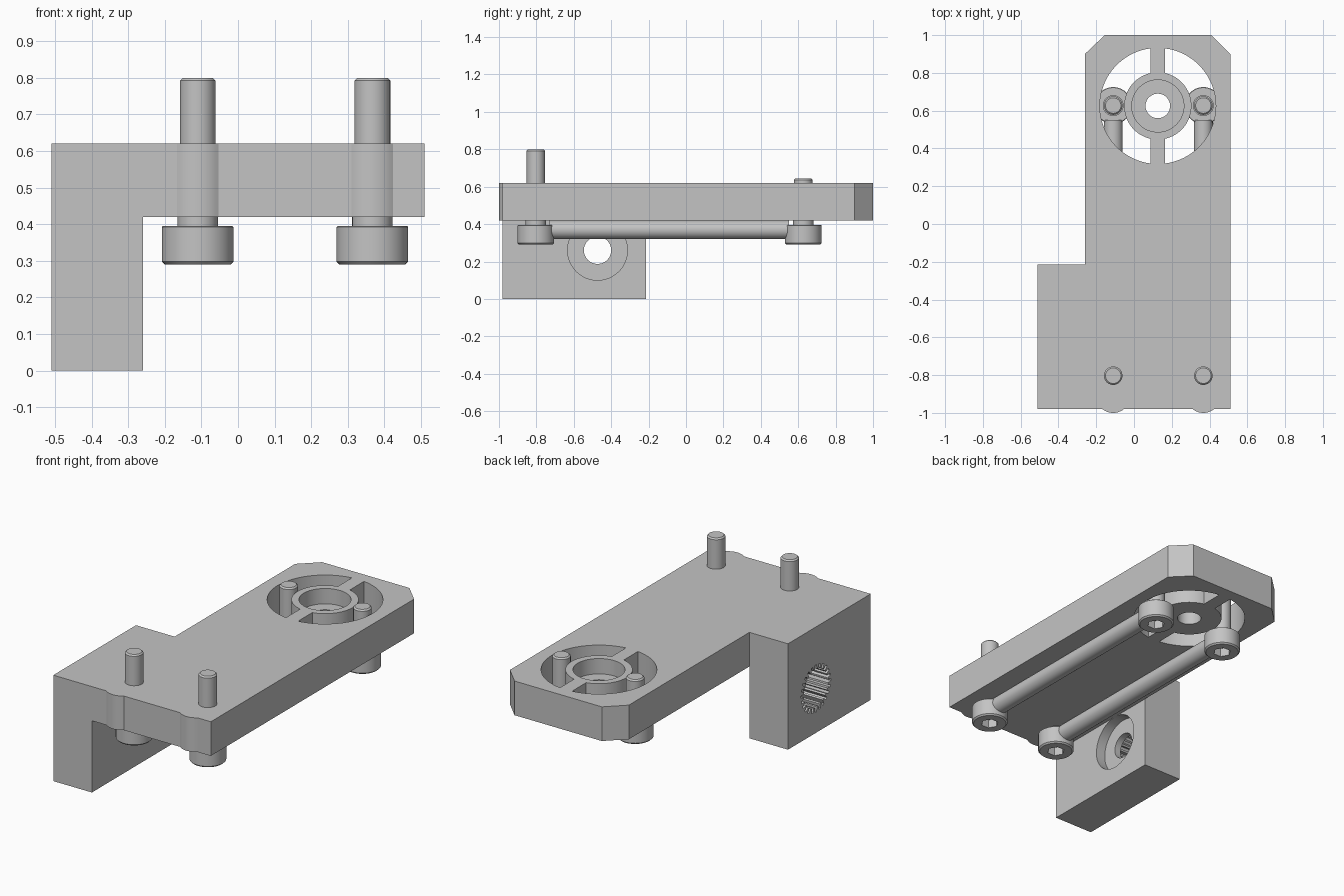
import bpy, bmesh, math
from mathutils import Matrix, Vector

cube = bpy.data.objects.get("Cube")
if cube:
    bpy.data.objects.remove(cube, do_unlink=True)

grey = bpy.data.materials.new("plain grey")
grey.use_nodes = True
grey.diffuse_color = (0.55, 0.55, 0.55, 1)
grey.node_tree.nodes["Principled BSDF"].inputs["Base Color"].default_value = grey.diffuse_color


def finish(name, bm):
    bmesh.ops.recalc_face_normals(bm, faces=bm.faces)
    mesh = bpy.data.meshes.new(name)
    bm.to_mesh(mesh)
    bm.free()
    mesh.materials.append(grey)
    obj = bpy.data.objects.new(name, mesh)
    bpy.context.collection.objects.link(obj)
    return obj


def prism(name, outline, low, high, matrix=Matrix()):
    """Extrude a 2D outline from low to high, then place it."""
    bm = bmesh.new()
    face = bm.faces.new([bm.verts.new((x, y, low)) for x, y in outline])
    new = bmesh.ops.extrude_face_region(bm, geom=[face])["geom"]
    top = [v for v in new if isinstance(v, bmesh.types.BMVert)]
    bmesh.ops.translate(bm, verts=top, vec=(0, 0, high - low))
    bmesh.ops.transform(bm, matrix=matrix, verts=bm.verts)
    return finish(name, bm)


def lathe(name, profile, place):
    """Spin a (radius, z) profile around a vertical axis."""
    bm = bmesh.new()
    verts = [bm.verts.new((r, 0, z)) for r, z in profile]
    edges = [bm.edges.new(pair) for pair in zip(verts, verts[1:])]
    bmesh.ops.spin(bm, geom=verts + edges, cent=(0, 0, 0), axis=(0, 0, 1),
                   angle=math.tau, steps=40)
    bmesh.ops.remove_doubles(bm, verts=bm.verts, dist=1e-4)
    bmesh.ops.translate(bm, verts=bm.verts, vec=place)
    return finish(name, bm)


def arc(cx, cy, r, start, end, n):
    return [(cx + r * math.cos(start + (end - start) * i / n),
             cy + r * math.sin(start + (end - start) * i / n)) for i in range(n + 1)]


def circle(cx, cy, r, n=64):
    return arc(cx, cy, r, 0, math.tau, n)[:-1]


def combine(obj, other, operation="DIFFERENCE"):
    """Apply a boolean and discard the helper."""
    mod = obj.modifiers.new("cut", "BOOLEAN")
    mod.operation, mod.solver, mod.object = operation, "EXACT", other
    bpy.context.view_layer.objects.active = obj
    bpy.ops.object.modifier_apply(modifier=mod.name)
    bpy.data.objects.remove(other, do_unlink=True)


def smooth(obj):
    bpy.ops.object.select_all(action="DESELECT")
    obj.select_set(True)
    bpy.context.view_layer.objects.active = obj
    bpy.ops.object.shade_smooth_by_angle(angle=math.radians(30))


BOTTOM, TOP = 0.42, 0.62
FRONT, STEP = -0.98, -0.215
screw_xs = (-0.11, 0.367)
hub_x, hub_y = 0.126, 0.625

# Plate outline with two rounded bumps on the front edge
outline = [(-0.51, STEP), (-0.51, FRONT)]
half = math.acos(0.07 / 0.09)
for x in screw_xs:
    outline += arc(x, FRONT + 0.07, 0.09, -math.pi / 2 - half, -math.pi / 2 + half, 10)
outline += [(0.51, FRONT), (0.51, 0.9), (0.41, 1), (-0.155, 1), (-0.26, 0.9), (-0.26, STEP)]
bracket = prism("bracket", outline, BOTTOM, TOP)

# Side leg
leg = prism("leg", [(-0.51, FRONT), (-0.26, FRONT), (-0.26, STEP), (-0.51, STEP)], 0, 0.5)
combine(bracket, leg, "UNION")

# Half-ring windows that leave the hub and its two spokes
outer, inner, spoke = 0.307, 0.178, 0.039
for turn in (0, math.pi):
    a, b = math.acos(spoke / outer), math.acos(spoke / inner)
    window = (arc(hub_x, hub_y, outer, turn - a, turn + a, 40)
              + arc(hub_x, hub_y, inner, turn + b, turn - b, 40))
    combine(bracket, prism("window_cutter", window, BOTTOM - 0.1, TOP + 0.1))

# Hub counterbore and through hole
combine(bracket, prism("counterbore_cutter", circle(hub_x, hub_y, 0.138), TOP - 0.09, TOP + 0.1))
combine(bracket, prism("hub_hole_cutter", circle(hub_x, hub_y, 0.065), BOTTOM - 0.1, TOP))

# Leg socket: splined bore outside, round recess inside, hole between
side = Matrix.Translation((0, -0.473, 0.26)) @ Matrix(
    ((0, 0, 1, 0), (1, 0, 0, 0), (0, 1, 0, 0), (0, 0, 0, 1)))
teeth = 24
spline = []
for i in range(teeth):
    for offset, r in ((-0.32, 0.112), (-0.18, 0.138), (0.18, 0.138), (0.32, 0.112)):
        angle = math.tau * (i + offset) / teeth
        spline.append((r * math.cos(angle), r * math.sin(angle)))
combine(bracket, prism("spline_cutter", spline, -0.6, -0.36, side))
combine(bracket, prism("recess_cutter", circle(0, 0, 0.16), -0.32, -0.2, side))
combine(bracket, prism("leg_hole_cutter", circle(0, 0, 0.073), -0.4, -0.3, side))
smooth(bracket)


# Socket-head screws, long at the front and short at the back
def screw(name, x, y, tip):
    low, high = 0.29, 0.395
    obj = lathe(name, [(0, low), (0.09, low), (0.098, low + 0.008), (0.098, high - 0.003),
                       (0.095, high), (0.055, high), (0.055, BOTTOM), (0.049, BOTTOM),
                       (0.049, tip - 0.008), (0.041, tip), (0, tip)], (x, y, 0))
    combine(obj, prism("hex_cutter", circle(x, y, 0.048, 6), low - 0.05, low + 0.05))
    smooth(obj)


for label, x in zip(("right", "left"), screw_xs):
    screw("front_screw_" + label, x, -0.803, 0.8)
    screw("back_screw_" + label, x, 0.627, 0.645)
    # Rod joining the two screw heads under the plate
    along = Matrix(((1, 0, 0, x), (0, 0, 1, 0), (0, 1, 0, 0.37), (0, 0, 0, 1)))
    smooth(prism("rod_" + label, circle(0, 0, 0.05, 40), -0.73, 0.55, along))
